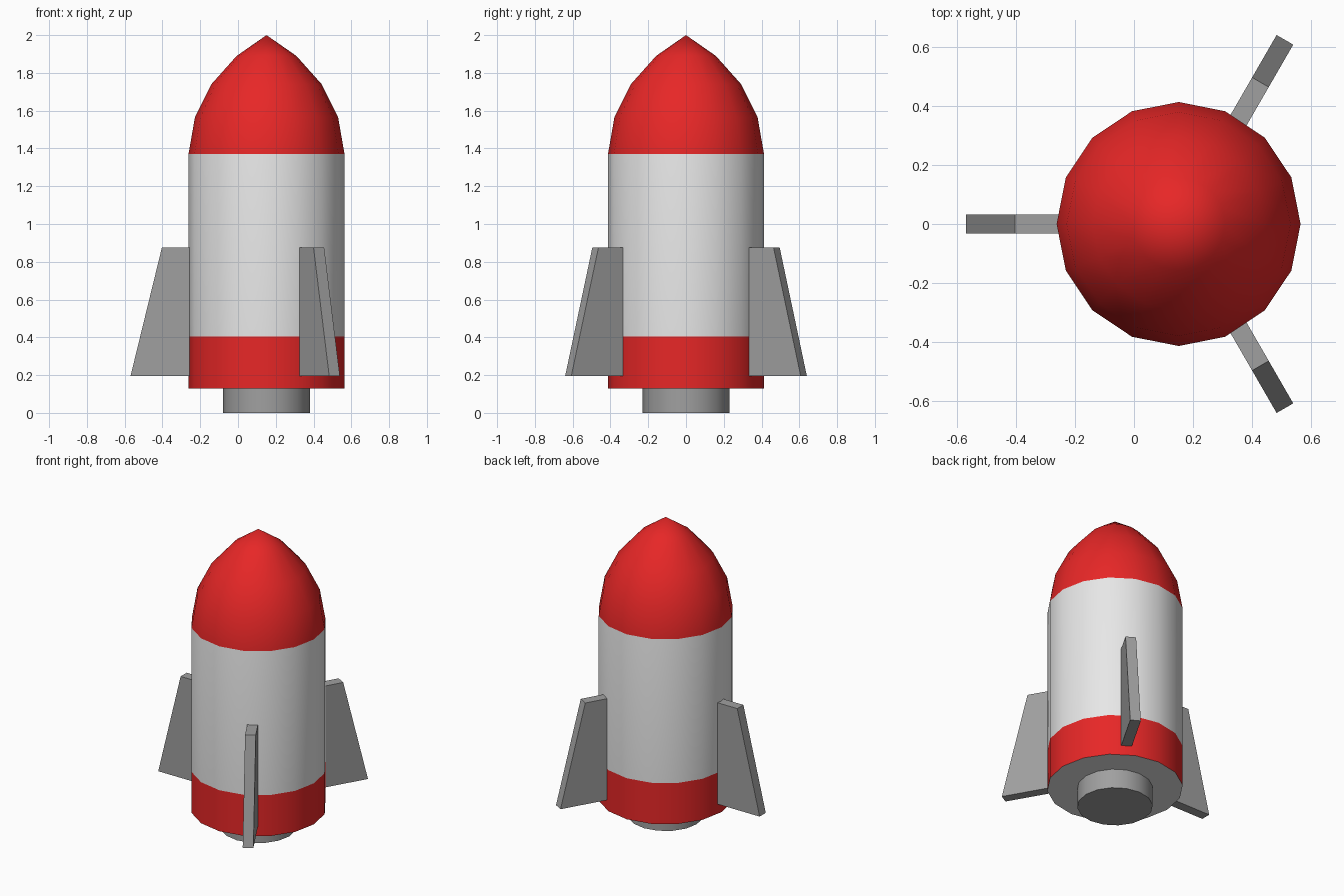
import bpy, bmesh, math
from mathutils import Matrix

if "Cube" in bpy.data.objects:
    bpy.data.objects.remove(bpy.data.objects["Cube"])

CX = 0.151      # rocket axis
SIDES = 16


def material(name, rgb):
    m = bpy.data.materials.new(name)
    m.diffuse_color = (*rgb, 1)
    m.use_nodes = True
    m.node_tree.nodes["Principled BSDF"].inputs["Base Color"].default_value = m.diffuse_color
    return m


RED = material("red", (0.8, 0.02, 0.02))
WHITE = material("white", (0.8, 0.8, 0.8))
GREY = material("grey", (0.35, 0.35, 0.35))


def finish(name, bm, mats, smooth=True):
    bmesh.ops.recalc_face_normals(bm, faces=bm.faces)
    mesh = bpy.data.meshes.new(name)
    bm.to_mesh(mesh)
    bm.free()
    for m in mats:
        mesh.materials.append(m)
    ob = bpy.data.objects.new(name, mesh)
    bpy.context.collection.objects.link(ob)
    if smooth:
        bpy.ops.object.select_all(action='DESELECT')
        ob.select_set(True)
        bpy.context.view_layer.objects.active = ob
        bpy.ops.object.shade_smooth_by_angle(angle=math.radians(35))
    return ob


def lathe(profile):
    """Revolve (radius, z) points; radius 0 makes a tip, open ends are capped."""
    bm = bmesh.new()
    rings = []
    for r, z in profile:
        n = SIDES if r > 0 else 1
        rings.append([bm.verts.new((CX + r * math.cos(2 * math.pi * i / SIDES),
                                    r * math.sin(2 * math.pi * i / SIDES), z))
                      for i in range(n)])
    for a, b in zip(rings, rings[1:]):
        for i in range(SIDES):
            j = (i + 1) % SIDES
            bm.faces.new((a[i], a[j], b[0]) if len(b) == 1 else (a[i], a[j], b[j], b[i]))
    for ring in (rings[0], rings[-1]):
        if len(ring) > 1:
            bm.faces.new(ring)
    return bm


# Body with painted base band and nose; the flat underside stays white
R = 0.413
bm = lathe([(R, 0.13), (R, 0.405), (R, 1.37), (0.379, 1.565),
            (0.292, 1.74), (0.158, 1.89), (0, 2.0)])
for f in bm.faces:
    z = f.calc_center_median().z
    f.material_index = 1 if 0.14 < z < 0.405 or z > 1.37 else 0
finish("rocket_body", bm, [WHITE, RED])

# Engine nozzle
finish("nozzle", lathe([(0.23, 0), (0.23, 0.135)]), [GREY])

# Three tapered fins
fin_profile = [(0.38, 0.195), (0.72, 0.195), (0.554, 0.875), (0.38, 0.875)]
T = 0.0325
for k, deg in enumerate((60, 180, 300)):
    bm = bmesh.new()
    face = bm.faces.new([bm.verts.new((x, -T, z)) for x, z in fin_profile])
    ext = bmesh.ops.extrude_face_region(bm, geom=[face], use_keep_orig=True)
    bmesh.ops.translate(bm, vec=(0, 2 * T, 0),
                        verts=[v for v in ext["geom"] if isinstance(v, bmesh.types.BMVert)])
    bm.transform(Matrix.Translation((CX, 0, 0)) @ Matrix.Rotation(math.radians(deg), 4, 'Z'))
    finish(f"fin_{k + 1}", bm, [GREY], smooth=False)
